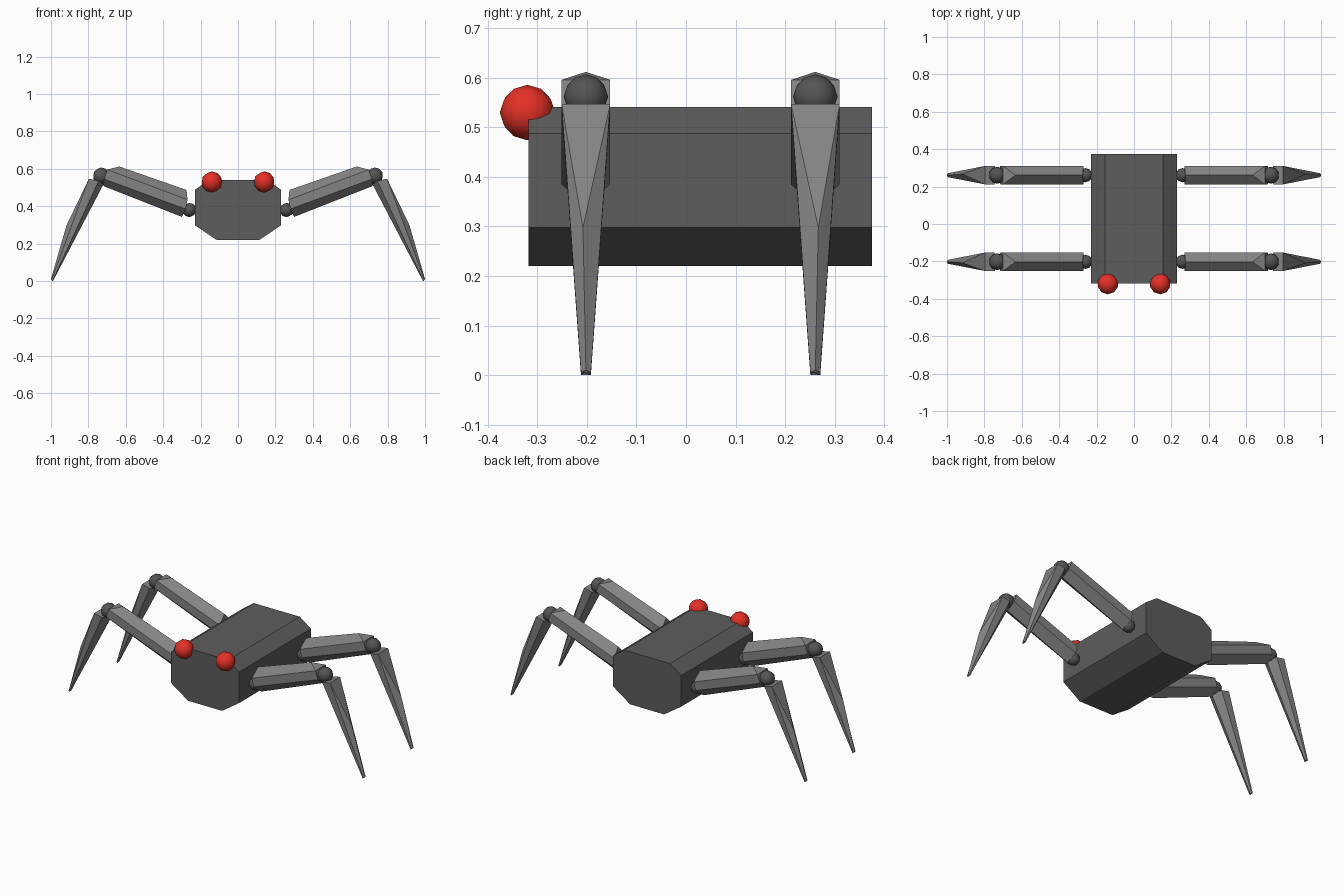
import bpy, bmesh
from mathutils import Vector

if "Cube" in bpy.data.objects:
    bpy.data.objects.remove(bpy.data.objects["Cube"])


def material(name, rgb):
    m = bpy.data.materials.new(name)
    m.diffuse_color = (*rgb, 1)
    m.use_nodes = True
    m.node_tree.nodes["Principled BSDF"].inputs["Base Color"].default_value = m.diffuse_color
    return m


BODY = material("dark grey", (0.11, 0.11, 0.11))
LEG = material("mid grey", (0.23, 0.23, 0.23))
JOINT = material("joint grey", (0.09, 0.09, 0.09))
RED = material("eye red", (0.78, 0.03, 0.02))


def finish(bm, name, mat, smooth=False):
    bmesh.ops.recalc_face_normals(bm, faces=bm.faces[:])
    for f in bm.faces:
        f.smooth = smooth
    me = bpy.data.meshes.new(name)
    bm.to_mesh(me)
    bm.free()
    me.materials.append(mat)
    ob = bpy.data.objects.new(name, me)
    bpy.context.collection.objects.link(ob)
    return ob


def loft(name, ring_a, ring_b, mat):
    """Skin two matching rings and cap both ends."""
    bm = bmesh.new()
    a = [bm.verts.new(p) for p in ring_a]
    b = [bm.verts.new(p) for p in ring_b]
    n = len(a)
    for i in range(n):
        j = (i + 1) % n
        bm.faces.new((a[i], a[j], b[j], b[i]))
    for ring in (a, b):
        # fan from the first (ridge) vertex, keeping its slanted end facet
        bm.faces.new((ring[0], ring[1], ring[-1]))
        bm.faces.new(ring[1:])
    return finish(bm, name, mat)


def ball(name, loc, r, mat):
    bm = bmesh.new()
    bmesh.ops.create_icosphere(bm, subdivisions=2, radius=r)
    bmesh.ops.translate(bm, verts=bm.verts[:], vec=Vector(loc))
    return finish(bm, name, mat, smooth=True)


def hex_ring(profile, side, y, w, skew=0.0):
    """Hexagon from side-profile points: ridge, upper side, lower side, keel."""
    r, u, l, k = [(side * x, z) for x, z in profile]
    return [(r[0], y + skew, r[1]), (u[0], y + w, u[1]), (l[0], y + w, l[1]),
            (k[0], y, k[1]), (l[0], y - w, l[1]), (u[0], y - w, u[1])]


# body: chamfered profile extruded front to back
half = [(0.115, 0.22), (0.23, 0.298), (0.23, 0.488), (0.155, 0.541)]
outline = half + [(-x, z) for x, z in reversed(half)]
loft("body", [(x, -0.318, z) for x, z in outline],
     [(x, 0.375, z) for x, z in outline], BODY)

# leg profiles in x, z
UPPER_HIP = [(0.275, 0.487), (0.27, 0.435), (0.28, 0.385), (0.30, 0.343)]
UPPER_KNEE = [(0.634, 0.612), (0.70, 0.596), (0.715, 0.545), (0.72, 0.508)]
LOWER_KNEE = [(0.917, 0.298), (0.797, 0.547), (0.745, 0.536), (0.715, 0.525)]
LOWER_FOOT = [(1.0, 0.010), (0.997, 0.006), (0.992, 0.0), (0.986, 0.006)]

for side, sn in ((1, "right"), (-1, "left")):
    for y, yn, s in ((-0.202, "front", -1), (0.261, "rear", 1)):
        tag = f"{yn}_{sn}"
        loft(f"{tag}_upper_leg", hex_ring(UPPER_HIP, side, y, 0.049),
             hex_ring(UPPER_KNEE, side, y, 0.049), LEG)
        loft(f"{tag}_lower_leg", hex_ring(LOWER_KNEE, side, y, 0.049, s * 0.006),
             hex_ring(LOWER_FOOT, side, y, 0.010), LEG)
        ball(f"{tag}_hip_joint", (side * 0.26, y, 0.38), 0.038, JOINT)
        ball(f"{tag}_knee_joint", (side * 0.731, y, 0.562), 0.045, JOINT)
    ball(f"{sn}_eye", (side * 0.14, -0.32, 0.53), 0.056, RED)
